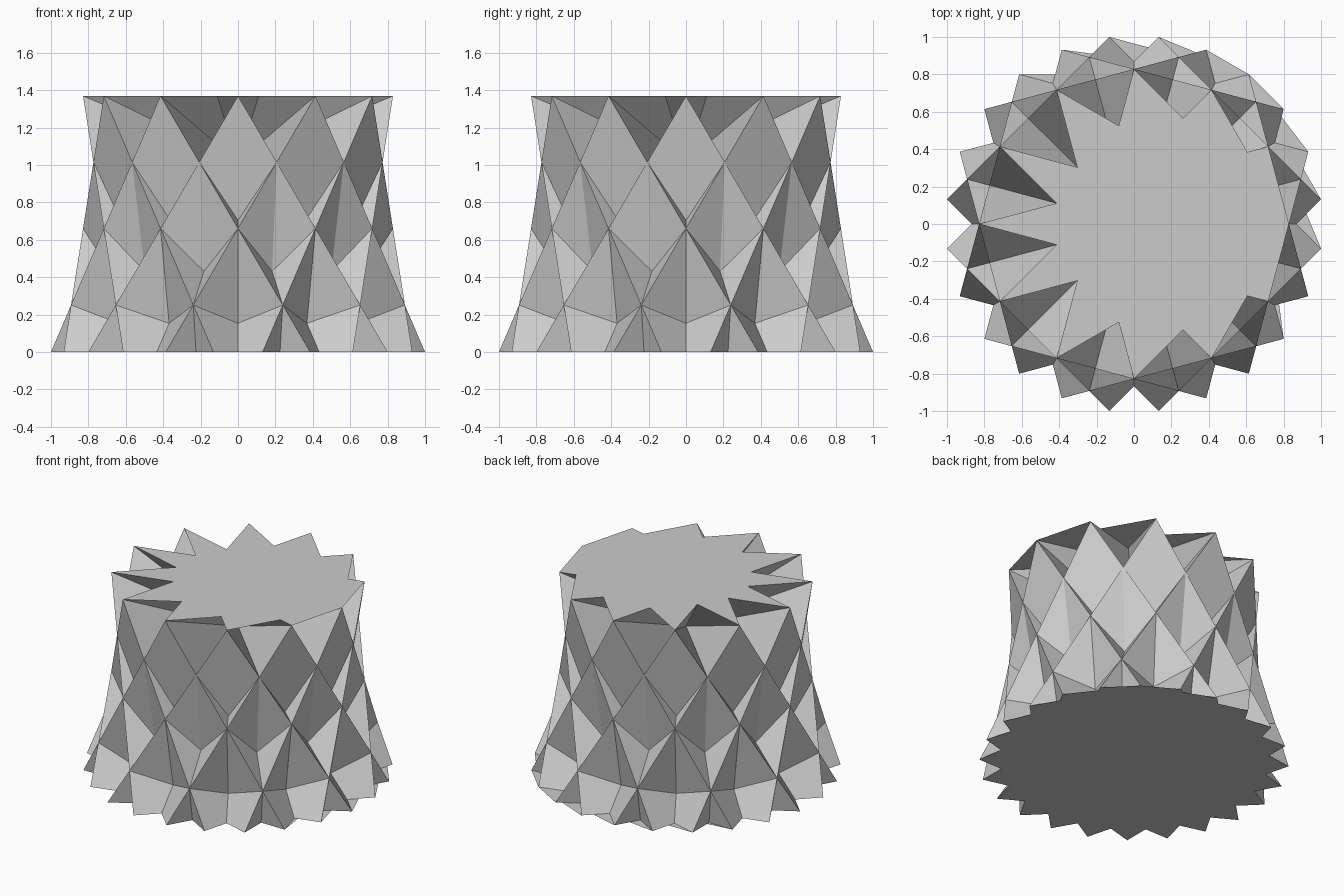
import bpy
import math
from mathutils import Vector

if "Cube" in bpy.data.objects:
    bpy.data.objects.remove(bpy.data.objects["Cube"])

# Star cupola: a twelve-point star on top, a 24-point star below,
# joined by crossing squares and triangles of one edge length.
BASE_R = 1 / math.cos(math.radians(7.5))
EDGE = 2 * BASE_R * math.sin(math.radians(52.5))
TOP_R = EDGE / (2 * math.sin(math.radians(75)))
RUN = BASE_R * math.cos(math.radians(52.5)) + TOP_R * math.cos(math.radians(75))
HEIGHT = math.sqrt(EDGE ** 2 - RUN ** 2)

grey = bpy.data.materials.new("plain grey")
grey.diffuse_color = (0.6, 0.6, 0.6, 1)
grey.use_nodes = True
grey.node_tree.nodes["Principled BSDF"].inputs["Base Color"].default_value = grey.diffuse_color


def point(radius, degrees, z):
    a = math.radians(degrees)
    return Vector((radius * math.cos(a), radius * math.sin(a), z))


def top(degrees):
    return point(TOP_R, degrees, HEIGHT)


def base(degrees):
    return point(BASE_R, degrees, 0)


def add_object(name, polygons):
    """Each polygon is (corners, direction its normal should follow)."""
    verts, faces = [], []
    for corners, outward in polygons:
        normal = (corners[1] - corners[0]).cross(corners[2] - corners[0])
        if normal.dot(outward) < 0:
            corners = corners[::-1]
        faces.append(range(len(verts), len(verts) + len(corners)))
        verts.extend(corners)
    mesh = bpy.data.meshes.new(name)
    mesh.from_pydata(verts, [], [list(f) for f in faces])
    mesh.materials.append(grey)
    obj = bpy.data.objects.new(name, mesh)
    bpy.context.collection.objects.link(obj)


def star_fan(corners, outward):
    """Fill a star from its first corner."""
    return [([corners[0], corners[i], corners[i + 1]], outward)
            for i in range(1, len(corners) - 1)]


# Crossing side squares and triangles
squares, triangles = [], []
for k in range(12):
    a = 30 * k
    squares.append(([top(a), top(a + 210), base(a + 157.5), base(a + 52.5)],
                    point(1, a + 105, 0)))
    triangles.append(([top(a), base(a - 52.5), base(a + 52.5)], point(1, a, 0)))
add_object("side_squares", squares)
add_object("side_triangles", triangles)

# Flat star caps
up = Vector((0, 0, 1))
add_object("top_star", star_fan([top(210 * k) for k in range(12)], up))
add_object("base_star", star_fan([base(52.5 + 105 * k) for k in range(24)], -up))
